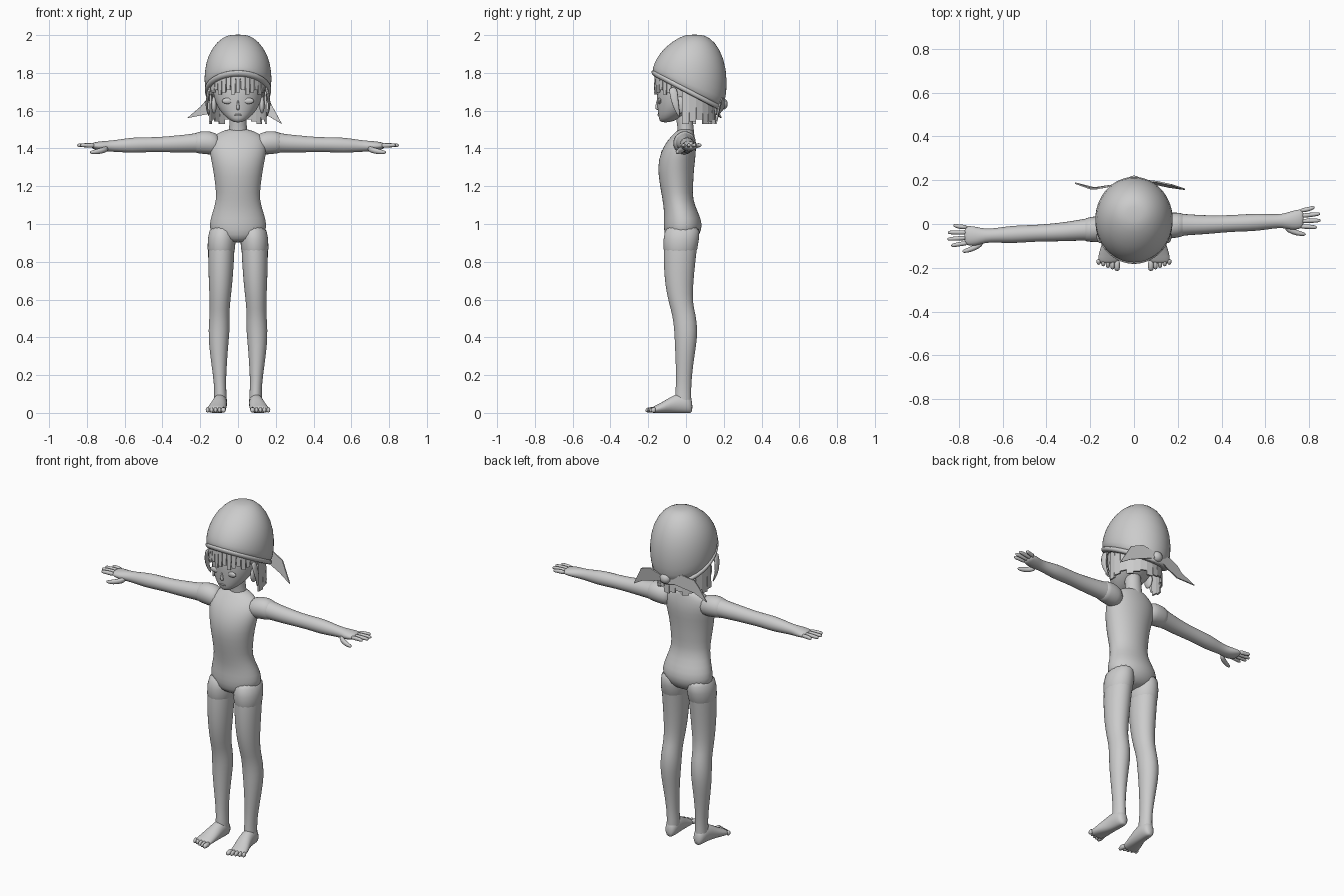
import bpy, bmesh, math
from mathutils import Vector

grey = bpy.data.materials.new("plain grey")
grey.diffuse_color = (0.6, 0.6, 0.6, 1)


def finish(name, bm, smooth=True, subsurf=0):
    bmesh.ops.recalc_face_normals(bm, faces=bm.faces[:])
    me = bpy.data.meshes.new(name)
    bm.to_mesh(me)
    bm.free()
    ob = bpy.data.objects.new(name, me)
    bpy.context.collection.objects.link(ob)
    me.materials.append(grey)
    if smooth:
        for p in me.polygons:
            p.use_smooth = True
    if subsurf:
        mod = ob.modifiers.new("round", 'SUBSURF')
        mod.levels = mod.render_levels = subsurf
    return ob


def loft(name, rings, axis='z', n=16, slopes=None, floor=False):
    """Skin of elliptical rings (x, y, z, r1, r2) square to an axis."""
    bm = bmesh.new()
    loops = []
    for k, (x, y, z, a, b) in enumerate(rings):
        loop = []
        for i in range(n):
            t = 2 * math.pi * i / n
            c, s = a * math.cos(t), b * math.sin(t)
            if axis == 'z':
                p = Vector((x + c, y + s, z + (slopes[k] * s if slopes else 0)))
            elif axis == 'x':
                p = Vector((x, y + c, z + s))
            else:
                p = Vector((x + c, y, z + s))
            if floor:
                p.z = max(p.z, 0)
            loop.append(bm.verts.new(p))
        loops.append(loop)
    for l0, l1 in zip(loops, loops[1:]):
        for i in range(n):
            j = (i + 1) % n
            bm.faces.new((l0[i], l0[j], l1[j], l1[i]))
    bm.faces.new(loops[0])
    bm.faces.new(loops[-1])
    return finish(name, bm, subsurf=1)


def ball(name, loc, scale):
    bm = bmesh.new()
    bmesh.ops.create_uvsphere(bm, u_segments=16, v_segments=10, radius=1)
    for v in bm.verts:
        v.co = Vector([v.co[i] * scale[i] + loc[i] for i in range(3)])
    return finish(name, bm)


def plate(name, pts, thick):
    """Thin slab on an outline, thickened along its normal."""
    bm = bmesh.new()
    f = bm.faces.new([bm.verts.new(p) for p in pts])
    f.normal_update()
    nrm = f.normal.copy()
    ext = bmesh.ops.extrude_face_region(bm, geom=[f])
    for v in ext['geom']:
        if isinstance(v, bmesh.types.BMVert):
            v.co += nrm * thick
    return finish(name, bm, smooth=False)


# plain one-piece suit covering the torso
loft("suit_torso", [(0, cy, z, rx, ry) for z, cy, rx, ry in [
    (.90, -.03, .07, .06), (.94, -.02, .145, .095), (1.0, -.015, .155, .105),
    (1.06, -.025, .136, .09), (1.13, -.045, .114, .08), (1.2, -.05, .12, .088),
    (1.3, -.055, .134, .098), (1.38, -.04, .152, .095), (1.44, -.025, .152, .077),
    (1.48, -.01, .115, .052), (1.505, 0, .05, .04)]], n=24)
loft("neck", [(0, .0, 1.44, .06, .05), (0, .0, 1.5, .047, .042),
              (0, -.01, 1.56, .046, .045), (0, -.01, 1.62, .05, .05)])

for s, side in ((1, "left"), (-1, "right")):
    # legs: z, centre x, centre y, radii
    leg = [(1.0, .08, -.015, .06, .09), (.93, .087, -.025, .073, .092),
           (.8, .09, -.035, .07, .086), (.68, .092, -.037, .063, .076),
           (.58, .096, -.028, .055, .064), (.52, .098, -.01, .053, .063),
           (.44, .1, 0, .058, .063), (.36, .103, -.002, .052, .058),
           (.26, .1, -.008, .042, .047), (.16, .096, -.012, .032, .041),
           (.10, .093, -.015, .033, .043), (.05, .093, -.015, .036, .045),
           (.02, .093, -.012, .03, .04)]
    loft(side + "_leg", [(s * x, y, z, a, b) for z, x, y, a, b in leg])
    loft(side + "_shorts_leg", [(s * x, y, z, a + .005, b + .005)
                                for z, x, y, a, b in leg[:3]])
    # feet and toes
    loft(side + "_foot", [(s * x, y, z, a, z + .004) for x, y, z, a in [
        (.093, .035, .03, .018), (.093, .015, .045, .036), (.095, -.03, .052, .038),
        (.1, -.08, .042, .042), (.112, -.13, .025, .05), (.117, -.17, .016, .05),
        (.118, -.18, .012, .04)]], 'y', floor=True)
    for i in range(5):
        x, tip = .077 + .021 * i, -.215 + .007 * i
        r = .015 if i == 0 else .0115
        loft(f"{side}_toe_{i}", [(s * x, -.16, .016, r, .017), (s * x, tip + .012, .016, r, .016),
                                 (s * x, tip, .013, r * .6, .009)], 'y', 8, floor=True)

    # arms: x, y offset, z, y radius, z radius
    def arm(name, pts, n=12):
        return loft(name, [(s * x, -.02 + .05 * x * s + dy, z, a, b)
                           for x, dy, z, a, b in pts], 'x', n)
    upper = [(.09, 0, 1.42, .05, .05), (.15, .005, 1.43, .06, .062),
             (.2, .005, 1.432, .055, .057), (.24, .005, 1.428, .05, .051)]
    arm(side + "_arm", upper + [
        (.32, 0, 1.424, .045, .047), (.42, 0, 1.42, .04, .041), (.48, 0, 1.42, .04, .041),
        (.56, 0, 1.417, .042, .043), (.63, 0, 1.414, .034, .034), (.68, 0, 1.412, .032, .03),
        (.72, 0, 1.412, .046, .028), (.76, .005, 1.414, .047, .02), (.775, .007, 1.414, .04, .014)])
    arm(side + "_sleeve", [(x, d, z, a + .004, b + .004) for x, d, z, a, b in upper])
    for i, length in enumerate((.835, .852, .85, .825)):
        dy = -.029 + .024 * i
        arm(f"{side}_finger_{i}", [(.755, dy, 1.415, .012, .015), (.8, dy * 1.1, 1.417, .011, .012),
                                   (length - .01, dy * 1.25, 1.417, .01, .011),
                                   (length, dy * 1.25, 1.417, .005, .006)], 8)
    arm(side + "_thumb", [(.685, -.025, 1.4, .018, .018), (.72, -.05, 1.388, .016, .018),
                          (.765, -.064, 1.38, .012, .013), (.785, -.066, 1.38, .006, .006)], 8)

    # ears, closed eyes and loose lock beside each ear
    ball(side + "_ear", (s * .127, -.03, 1.63), (.014, .03, .045))
    ball(side + "_eyelid", (s * .055, -.14, 1.652), (.03, .009, .016))
    loft(side + "_side_lock", [(s * x, y, z, a, b) for x, y, z, a, b in [
        (.148, -.07, 1.73, .012, .028), (.165, -.062, 1.66, .008, .022),
        (.166, -.05, 1.61, .007, .016), (.152, -.035, 1.565, .003, .005)]], n=8)

# head with pointed chin, nose and lips
loft("head", [(0, cy, z, rx, ry) for z, cy, rx, ry in [
    (1.537, -.11, .02, .025), (1.558, -.09, .058, .055), (1.6, -.055, .098, .095),
    (1.65, -.03, .124, .125), (1.72, -.015, .138, .143), (1.8, 0, .132, .143)]], n=24)
loft("nose", [(0, -.145, 1.603, .009, .008), (0, -.153, 1.612, .011, .014),
              (0, -.152, 1.63, .007, .009), (0, -.15, 1.66, .004, .006)], n=8)
ball("mouth", (0, -.144, 1.578), (.02, .008, .005))

# head wrap with sloping brim
hat = [(0, .005, 1.695, .162, .178), (0, .012, 1.72, .174, .188), (0, .02, 1.76, .18, .197),
       (0, .03, 1.85, .174, .187), (0, .035, 1.935, .138, .145),
       (0, .045, 1.992, .08, .078), (0, .045, 2.003, .03, .03)]
loft("head_wrap", hat, n=32, slopes=[-.52, -.48, -.35, -.15, -.03, 0, 0])
loft("wrap_band", [(0, .005, 1.69, .164, .18), (0, .006, 1.693, .175, .189),
                   (0, .009, 1.715, .179, .193), (0, .01, 1.722, .17, .186)],
     n=32, slopes=[-.52] * 4)


# hair strands hung under the brim along an ellipse
def strands(name, start, end, count, rx, ry, low, taper):
    step = math.radians(end - start) / count
    for i in range(count):
        mid = math.radians(start) + step * (i + .5)

        def at(f, z, grow=1):
            t = mid + f * step
            return Vector((rx * grow * math.cos(t), ry * grow * math.sin(t), z))
        top = 1.715 - .52 * ry * math.sin(mid)
        bottom = low + .012 * (i % 3)
        plate(f"{name}_{i}", [at(-.5, top), at(.5, top), at(.5 * taper, bottom, 1.03),
                              at(-.5 * taper, bottom, 1.03)], .009)


strands("fringe", -162, -18, 15, .153, .166, 1.685, .75)
strands("back_hair", -8, 188, 14, .15, .155, 1.53, .95)

# knot and two cloth tails at the back
ball("knot", (0, .195, 1.635), (.032, .026, .03))
for name, pts in (
    ("left_tail", [(.01, .2, 1.65), (.1, .19, 1.672), (.17, .175, 1.645), (.232, .155, 1.53),
                   (.16, .165, 1.572), (.09, .18, 1.595), (.01, .2, 1.622)]),
    ("right_tail", [(-.01, .2, 1.65), (-.1, .18, 1.672), (-.17, .165, 1.655), (-.2, .165, 1.62),
                    (-.27, .19, 1.56), (-.17, .165, 1.58), (-.09, .18, 1.6), (-.01, .2, 1.622)])):
    plate(name, pts, .007)
